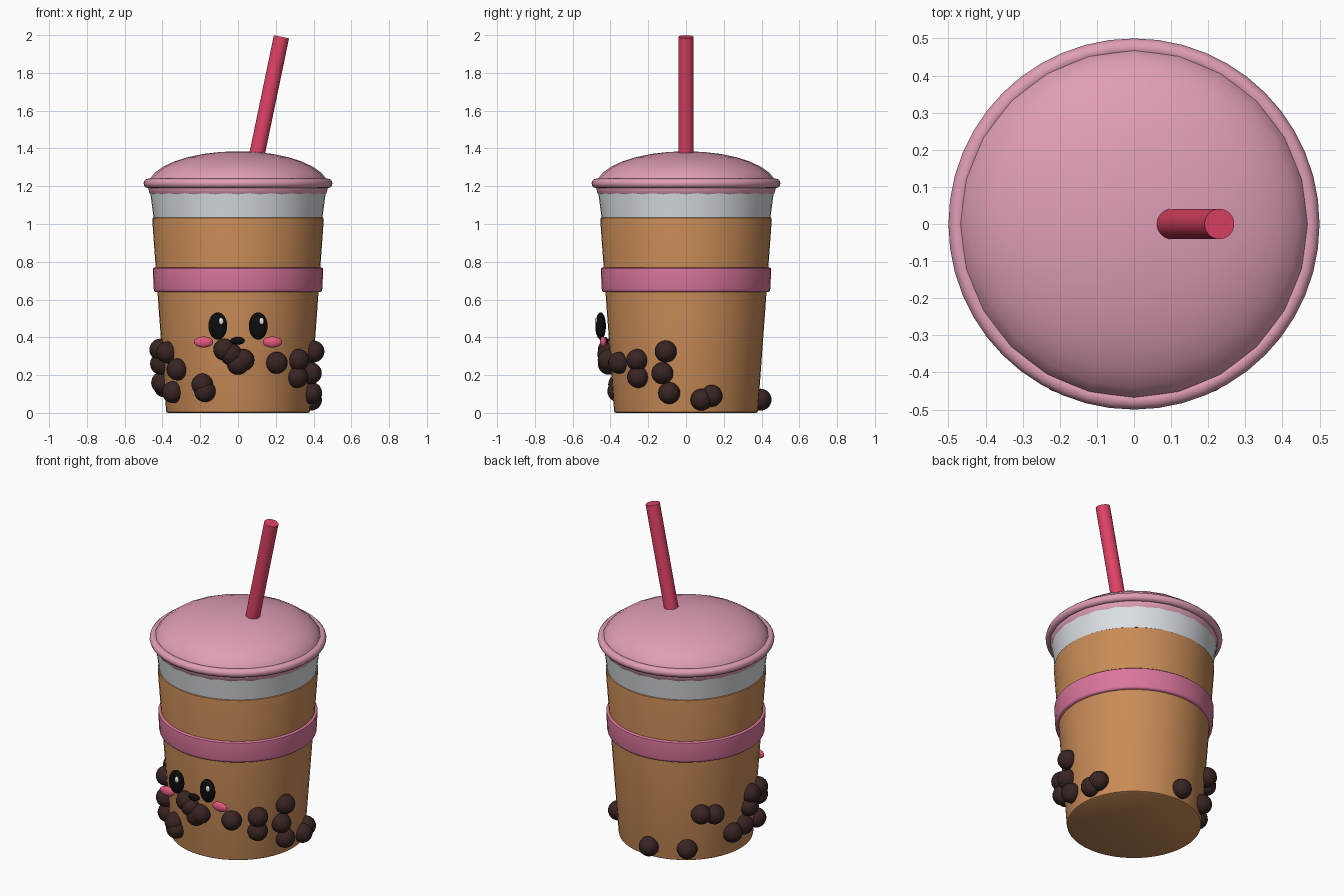
import bpy, bmesh, math
from mathutils import Vector, Matrix

cube = bpy.data.objects.get("Cube")
if cube:
    bpy.data.objects.remove(cube, do_unlink=True)


def make_material(name, rgb):
    mat = bpy.data.materials.new(name)
    mat.use_nodes = True
    colour = (*rgb, 1.0)
    mat.diffuse_color = colour
    mat.node_tree.nodes["Principled BSDF"].inputs["Base Color"].default_value = colour
    return mat


milk_tea = make_material("milk tea brown", (0.58, 0.26, 0.095))
cup_white = make_material("cup pale grey", (0.70, 0.74, 0.78))
lid_pink = make_material("lid pink", (0.74, 0.34, 0.47))
band_pink = make_material("band pink", (0.70, 0.18, 0.34))
straw_red = make_material("straw crimson", (0.74, 0.055, 0.13))
pearl_brown = make_material("pearl dark brown", (0.04, 0.018, 0.017))
face_black = make_material("face black", (0.004, 0.004, 0.004))
glint_white = make_material("glint white", (0.9, 0.9, 0.9))
cheek_pink = make_material("cheek pink", (0.76, 0.1, 0.2))


def finish(bm, name, mat, angle=40):
    mesh = bpy.data.meshes.new(name)
    bmesh.ops.recalc_face_normals(bm, faces=bm.faces)
    bm.to_mesh(mesh)
    bm.free()
    mesh.materials.append(mat)
    obj = bpy.data.objects.new(name, mesh)
    bpy.context.collection.objects.link(obj)
    bpy.ops.object.select_all(action="DESELECT")
    obj.select_set(True)
    bpy.context.view_layer.objects.active = obj
    bpy.ops.object.shade_smooth_by_angle(angle=math.radians(angle))
    return obj


def lathe(name, profile, mat, segments=48, closed=False):
    """Spin (radius, height) points around z; open profiles get capped."""
    bm = bmesh.new()
    rings = []
    for radius, height in profile:
        rings.append([bm.verts.new((radius * math.cos(math.tau * i / segments),
                                    radius * math.sin(math.tau * i / segments), height))
                      for i in range(segments)])
    pairs = list(zip(rings, rings[1:]))
    if closed:
        pairs.append((rings[-1], rings[0]))
    else:
        bm.faces.new(rings[0])
        bm.faces.new(rings[-1])
    for low, high in pairs:
        for i in range(segments):
            j = (i + 1) % segments
            bm.faces.new((low[i], low[j], high[j], high[i]))
    return finish(bm, name, mat)


def ellipsoid(name, centre, radii, mat, segments=24, rings=16):
    bm = bmesh.new()
    bmesh.ops.create_uvsphere(bm, u_segments=segments, v_segments=rings, radius=1,
                              matrix=Matrix.Translation(centre) @ Matrix.Diagonal((*radii, 1)))
    return finish(bm, name, mat, 60)


def tea_radius(z):
    return 0.38 + 0.073 * z


# Tea-filled body, clear cup rim and sleeve band
lathe("tea_body", [(0.372, 0), (0.379, 0.004), (0.381, 0.014), (0.454, 1.02),
                   (0.452, 1.031), (0.445, 1.036)], milk_tea)
lathe("cup_rim", [(0.444, 1.0), (0.448, 1.04), (0.469, 1.2)], cup_white)
lathe("sleeve_band", [(0.438, 0.64), (0.444, 0.645), (0.446, 0.655),
                      (0.451, 0.755), (0.45, 0.765), (0.444, 0.77)], band_pink)

# Lid: flattened dome and rolled edge
ellipsoid("lid_dome", (0, 0, 1.2), (0.478, 0.478, 0.185), lid_pink)
edge = [(0.475 + 0.025 * math.cos(math.tau * k / 12),
         1.215 + 0.025 * math.sin(math.tau * k / 12)) for k in range(12)]
lathe("lid_edge", edge, lid_pink, closed=True)

# Tilted straw
bottom, top = Vector((0.08, 0, 1.27)), Vector((0.23, 0, 1.991))
axis = top - bottom
bm = bmesh.new()
bmesh.ops.create_cone(bm, cap_ends=True, segments=24, radius1=0.041, radius2=0.041,
                      depth=axis.length,
                      matrix=Matrix.Translation((bottom + top) / 2)
                      @ axis.to_track_quat("Z", "Y").to_matrix().to_4x4())
finish(bm, "straw", straw_red)

# Face
for side, label in ((-1, "right"), (1, "left")):
    x = side * 0.107
    ellipsoid(label + "_eye", (x, -0.452, 0.46), (0.05, 0.028, 0.072), face_black)
    ellipsoid(label + "_eye_glint", (x + 0.017, -0.474, 0.485),
              (0.013, 0.008, 0.019), glint_white, 16, 10)
    ellipsoid(label + "_cheek", (side * 0.182, -0.438, 0.375),
              (0.05, 0.018, 0.029), cheek_pink)
ellipsoid("mouth", (-0.002, -0.43, 0.382), (0.037, 0.018, 0.02), face_black)

# Tapioca pearls: angle from the front in degrees, height
pearls = [(-83, 0.335), (-65, 0.32), (-85, 0.26), (-52, 0.23), (-91, 0.16), (-104, 0.14),
          (-60, 0.11), (-28, 0.15), (-26, 0.115), (-10, 0.335), (-5, 0.31), (0, 0.26),
          (4, 0.28), (30, 0.265), (51, 0.28), (51, 0.19), (75, 0.325), (72, 0.21),
          (77, 0.105), (102, 0.07), (110, 0.09), (-177, 0.07), (-144, 0.08),
          (-133, 0.3), (-122, 0.29)]
for number, (degrees, z) in enumerate(pearls, 1):
    a = math.radians(degrees)
    r = tea_radius(z) + 0.01
    ellipsoid(f"pearl_{number}", (r * math.sin(a), -r * math.cos(a), z),
              (0.058, 0.058, 0.058), pearl_brown, 20, 14)
